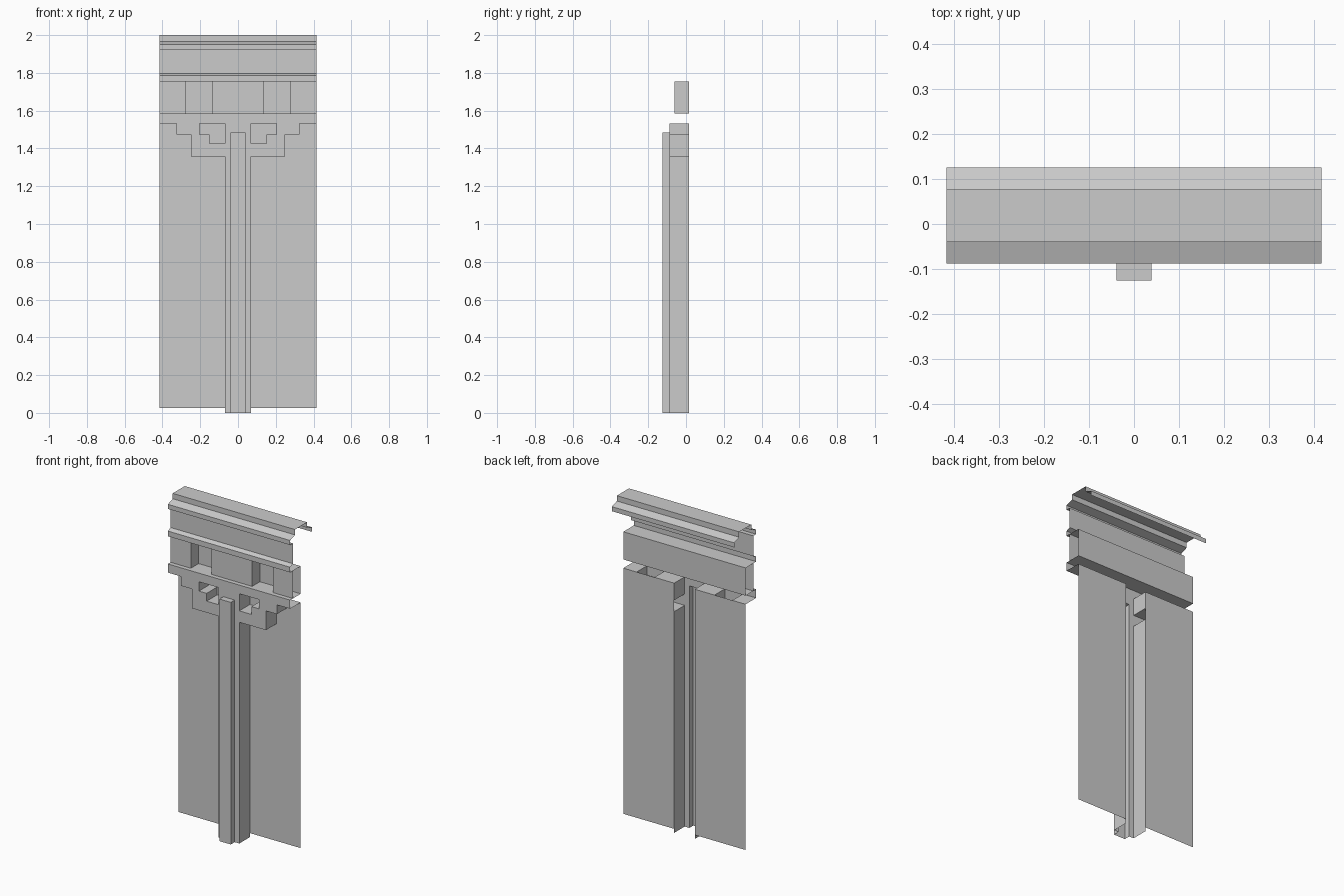
import bpy

cube = bpy.data.objects.get("Cube")
if cube:
    bpy.data.objects.remove(cube, do_unlink=True)

stone = bpy.data.materials.new("grey_stone")
stone.use_nodes = True
GREY = (0.6, 0.6, 0.6, 1)
stone.diffuse_color = GREY
bsdf = stone.node_tree.nodes["Principled BSDF"]
bsdf.inputs["Base Color"].default_value = GREY
bsdf.inputs["Roughness"].default_value = 0.8

HALF = 0.415      # half width
FRONT = -0.087    # face of capital and mouldings
FRIEZE = -0.06    # face of frieze and blocks
BACK = 0.015      # wall plane


def sheet(name, quads):
    """Open surface for the +x half, mirrored to the other side."""
    verts = [v for q in quads for v in q]
    faces = [tuple(range(i, i + 4)) for i in range(0, len(verts), 4)]
    mesh = bpy.data.meshes.new(name)
    mesh.from_pydata(verts, [], faces)
    mesh.materials.append(stone)
    obj = bpy.data.objects.new(name, mesh)
    bpy.context.collection.objects.link(obj)
    obj.modifiers.new("mirror", 'MIRROR').use_axis[0] = True
    obj.modifiers.new("weld", 'WELD').merge_threshold = 0.0005
    return obj


def upright(x0, x1, z0, z1, y):
    return [(x0, y, z0), (x1, y, z0), (x1, y, z1), (x0, y, z1)]


def ribbon(path, y0, y1):
    """Walls following an (x, z) path from y0 back to y1."""
    return [[(a, y0, b), (a, y1, b), (c, y1, d), (c, y0, d)]
            for (a, b), (c, d) in zip(path, path[1:])]


def moulding(path):
    """Run a (y, z) profile across the width."""
    return [[(0, a, b), (HALF, a, b), (HALF, c, d), (0, c, d)]
            for (a, b), (c, d) in zip(path, path[1:])]


# Cornice and frieze, one continuous moulding open at the back
sheet("cornice", moulding([
    (BACK, 1.755), (FRONT, 1.755), (FRONT, 1.787), (FRIEZE, 1.798),
    (FRIEZE, 1.923), (FRONT, 1.923), (FRONT, 1.951), (-0.04, 1.967),
    (-0.04, 2.0), (0.077, 2.0), (0.077, 1.967), (0.125, 1.951), (0.125, 1.923)]))

# Recessed band with raised blocks
sheet("band_wall", [upright(0, HALF, 1.585, 1.755, BACK)])
blocks = []
for x0, x1 in ((0, 0.138), (0.278, HALF)):
    blocks.append(upright(x0, x1, 1.585, 1.755, FRIEZE))
for x in (0.138, 0.278):
    blocks += ribbon([(x, 1.585), (x, 1.755)], FRIEZE, BACK)
sheet("band_blocks", blocks)

# Ledge beneath the band
sheet("ledge", moulding([(BACK, 1.585), (FRONT, 1.585), (FRONT, 1.532)]))

# Stepped capital with pierced openings, and column shaft
sheet("capital_and_column_face", [upright(*r, FRONT) for r in (
    (0.0385, 0.07, 0, 1.485), (0, 0.07, 1.485, 1.532),
    (0.07, 0.152, 1.357, 1.427), (0.152, 0.25, 1.357, 1.475),
    (0.204, 0.25, 1.475, 1.532), (0.25, 0.325, 1.475, 1.532))])
outer = [(0.07, 0), (0.07, 1.357), (0.25, 1.357), (0.25, 1.475),
         (0.325, 1.475), (0.325, 1.532), (HALF, 1.532)]
opening = [(0.07, 1.532), (0.07, 1.427), (0.152, 1.427), (0.152, 1.475),
           (0.204, 1.475), (0.204, 1.532), (0.07, 1.532)]
sheet("column_sides", ribbon(outer, FRONT, BACK))
sheet("capital_openings", ribbon(opening, FRONT, BACK))

# Raised strip on the column
sheet("column_strip", [upright(0, 0.0385, 0, 1.485, -0.125)]
      + ribbon([(0.0385, 0), (0.0385, 1.485), (0, 1.485)], -0.125, FRONT))

# Wall panels on either side
sheet("wall_panels", [upright(0.07, HALF, 0.025, 1.532, BACK)])
